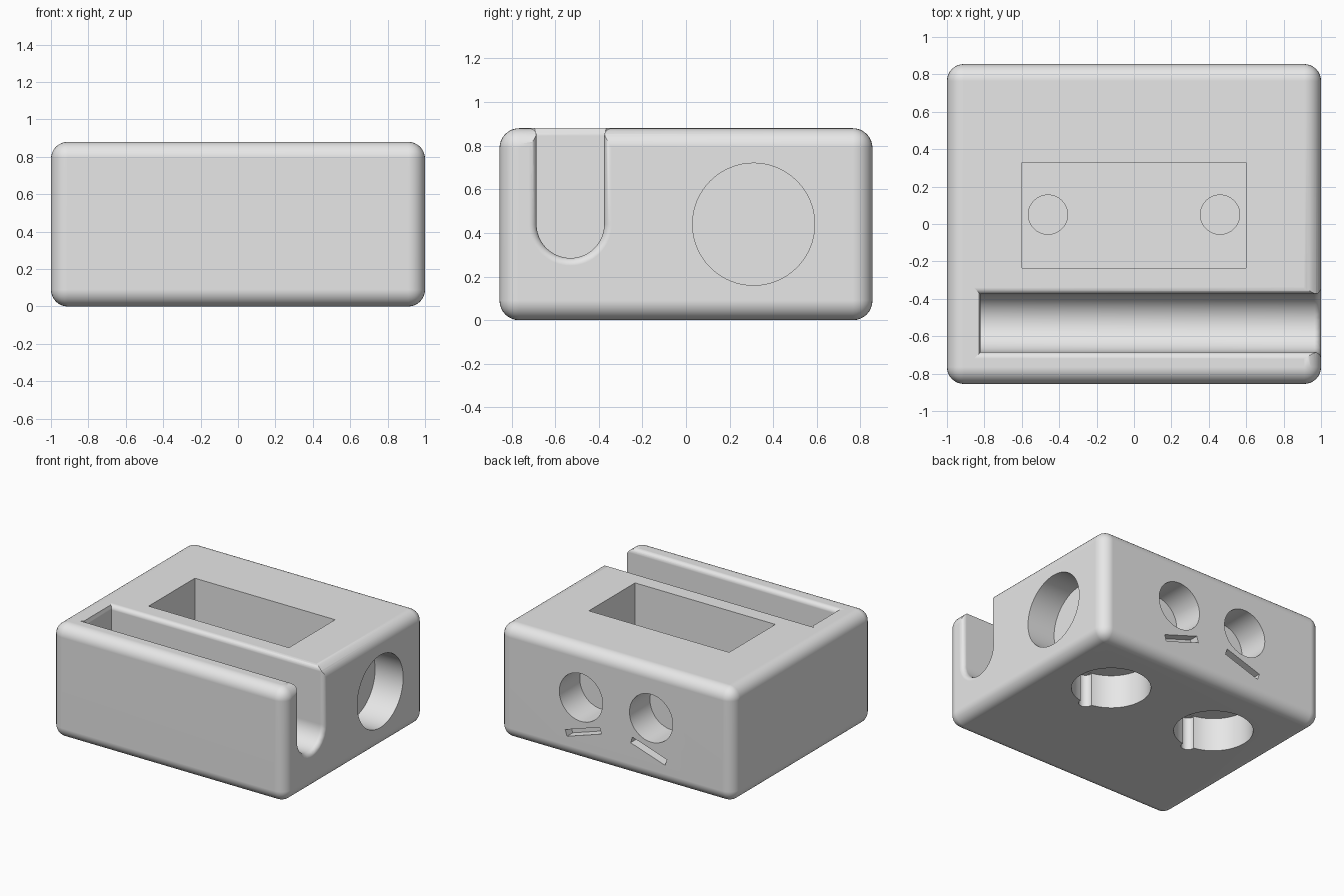
import bpy, bmesh
from math import pi, sin, cos, radians
from mathutils import Matrix, Vector

W, D, H = 2.0, 1.71, 0.88      # block size
EDGE, RIM = 0.09, 0.035        # outer rounding, slot rim rounding

if "Cube" in bpy.data.objects:
    bpy.data.objects.remove(bpy.data.objects["Cube"], do_unlink=True)

grey = bpy.data.materials.new("light grey")
grey.use_nodes = True
grey.diffuse_color = (0.8, 0.8, 0.8, 1)
grey.node_tree.nodes["Principled BSDF"].inputs["Base Color"].default_value = (0.8, 0.8, 0.8, 1)


def make(name, bm):
    bmesh.ops.recalc_face_normals(bm, faces=bm.faces)
    mesh = bpy.data.meshes.new(name)
    bm.to_mesh(mesh)
    bm.free()
    mesh.materials.append(grey)
    ob = bpy.data.objects.new(name, mesh)
    bpy.context.collection.objects.link(ob)
    return ob


def box(name, centre, size, turn=0):
    """Box, optionally turned about the y axis."""
    bm = bmesh.new()
    m = Matrix.Translation(centre) @ Matrix.Rotation(turn, 4, 'Y') @ Matrix.Diagonal((*size, 1))
    bmesh.ops.create_cube(bm, size=1, matrix=m)
    return make(name, bm)


def rod(name, start, end, radius):
    """Cylinder between two points."""
    a, b = Vector(start), Vector(end)
    turn = (b - a).to_track_quat('Z', 'Y').to_matrix().to_4x4()
    bm = bmesh.new()
    bmesh.ops.create_cone(bm, cap_ends=True, segments=64, radius1=radius, radius2=radius,
                          depth=(b - a).length, matrix=Matrix.Translation((a + b) / 2) @ turn)
    return make(name, bm)


def slot_cutter(y, z, radius, x_end):
    """Round-bottomed channel whose top and open end flare into rounded rims."""
    steps = [i * pi / 12 for i in range(7)]
    flare = [(RIM * (1 - cos(t)), RIM * sin(t)) for t in steps]
    sections = [(x_end, 0, True)]
    sections += [(W / 2 - RIM + up, out, False) for out, up in flare]
    sections.append((W / 2 + 0.1, RIM, False))
    bm = bmesh.new()
    rings = []
    for x, grow, closed in sections:
        r = radius + grow
        pts = [(y + r * cos(a), z + r * sin(a), 0)
               for a in (-pi + i * pi / 32 for i in range(33))]
        side = [(out, H - RIM + up) for out, up in flare] + [(RIM, H + 0.1)]
        pts += [(y + r + out, h, out) for out, h in side]
        pts += [(y - r - out, h, out) for out, h in reversed(side)]
        rings.append([bm.verts.new((x - (out if closed else 0), py, pz)) for py, pz, out in pts])
    for a, b in zip(rings, rings[1:]):
        for i in range(len(a)):
            j = (i + 1) % len(a)
            bm.faces.new((a[i], a[j], b[j], b[i]))
    bm.faces.new(rings[0])
    bm.faces.new(rings[-1])
    bmesh.ops.remove_doubles(bm, verts=bm.verts, dist=1e-5)
    bmesh.ops.triangulate(bm, faces=bm.faces)
    return make("slot_cutter", bm)


# Rounded block
body = box("body", (0, 0, H / 2), (W, D, H))
bm = bmesh.new()
bm.from_mesh(body.data)
bmesh.ops.bevel(bm, geom=bm.edges[:], offset=EDGE, segments=8, profile=0.5, affect='EDGES')
bm.to_mesh(body.data)
bm.free()

# Front channel, top pocket and round recess in the left end
cutters = [
    slot_cutter(-0.53, 0.44, 0.155, -0.82),
    box("pocket_cutter", (0, 0.0475, 0.69), (1.2, 0.565, 0.62)),
    rod("end_recess_cutter", (0.76, 0.31, 0.44), (1.1, 0.31, 0.44), 0.28),
]

# Paired recesses
for s in (-1, 1):
    cutters += [
        rod("pocket_hole_cutter", (s * 0.46, 0.05, 0.3), (s * 0.46, 0.05, 0.5), 0.105),
        rod("base_recess_cutter", (s * 0.47, 0.31, -0.1), (s * 0.47, 0.31, 0.26), 0.28),
        rod("base_groove_cutter", (s * 0.47, 0.03, -0.1), (s * 0.47, 0.03, 0.255), 0.05),
        rod("back_hole_cutter", (s * 0.3, 0.605, 0.49), (s * 0.3, 1, 0.49), 0.185),
        box("back_slit_cutter", (s * 0.28, 0.855, 0.23), (0.31, 0.14, 0.05), s * radians(18)),
    ]

# Cut everything from the block
bpy.context.view_layer.objects.active = body
for cutter in cutters:
    mod = body.modifiers.new("cut", 'BOOLEAN')
    mod.operation = 'DIFFERENCE'
    mod.solver = 'EXACT'
    mod.object = cutter
    bpy.ops.object.modifier_apply(modifier=mod.name)
    bpy.data.objects.remove(cutter, do_unlink=True)

# Smooth rounded parts, crisp cut edges
bpy.ops.object.select_all(action='DESELECT')
body.select_set(True)
bpy.ops.object.shade_smooth_by_angle(angle=radians(30))
weighted = body.modifiers.new("weighted_normals", 'WEIGHTED_NORMAL')
weighted.keep_sharp = True
